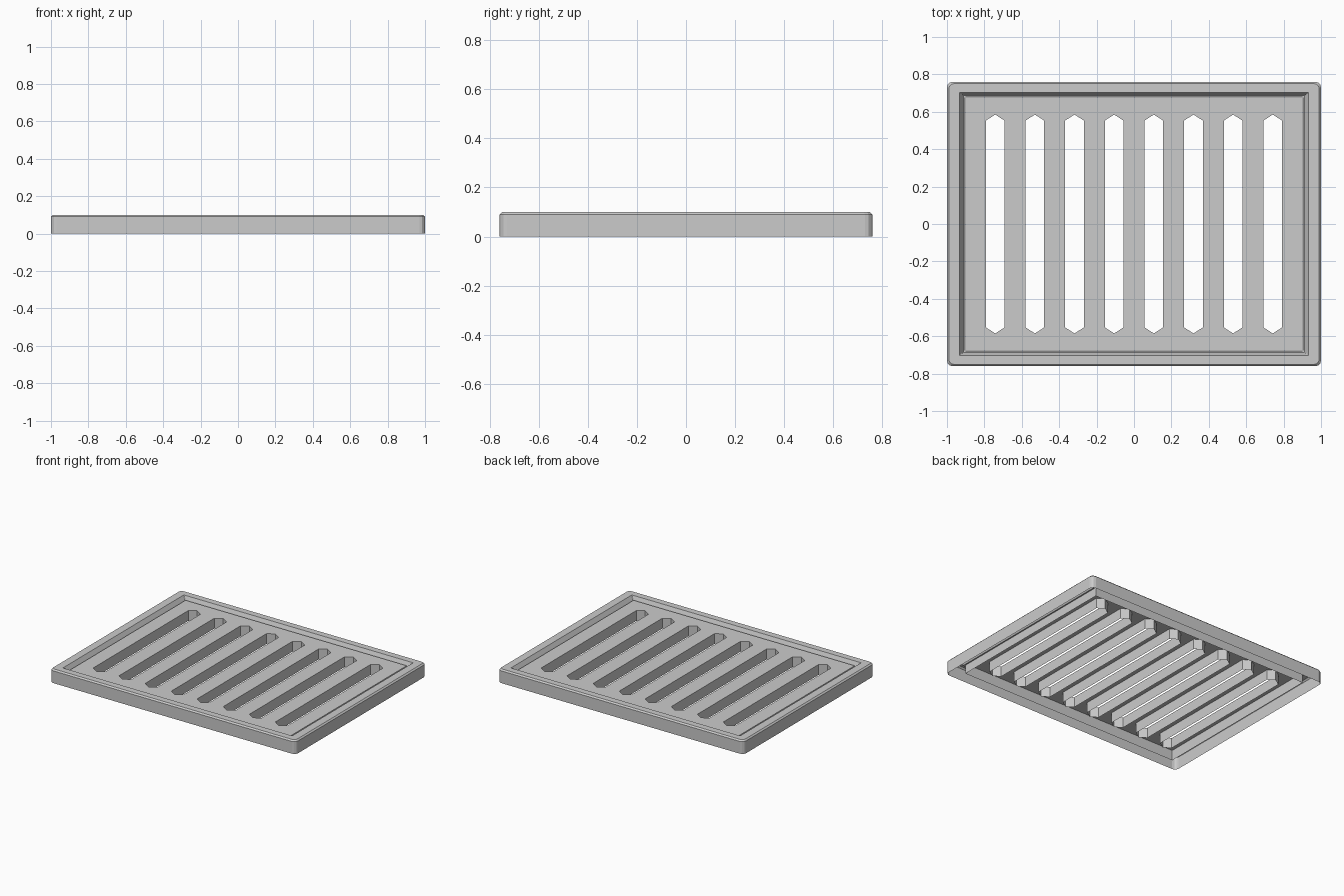
import bpy, bmesh, math

if "Cube" in bpy.data.objects:
    bpy.data.objects.remove(bpy.data.objects["Cube"])


def rounded_rect(hx, hy, r, seg=3):
    """Counter-clockwise rectangle outline with rounded corners."""
    if r == 0:
        return [(hx, hy), (-hx, hy), (-hx, -hy), (hx, -hy)]
    pts = []
    for i, (sx, sy) in enumerate([(1, 1), (-1, 1), (-1, -1), (1, -1)]):
        for k in range(seg + 1):
            a = math.pi / 2 * (i + k / seg)
            pts.append((sx * (hx - r) + r * math.cos(a),
                        sy * (hy - r) + r * math.sin(a)))
    return pts


def add_ring(bm, pts, z):
    return [bm.verts.new((x, y, z)) for x, y in pts]


def bridge(bm, lower, upper):
    n = len(lower)
    for i in range(n):
        j = (i + 1) % n
        bm.faces.new((lower[i], lower[j], upper[j], upper[i]))


def loop_edges(bm, ring):
    return [bm.edges.new((ring[i], ring[(i + 1) % len(ring)]))
            for i in range(len(ring))]


def finish(bm, name):
    mesh = bpy.data.meshes.new(name)
    bm.to_mesh(mesh)
    bm.free()
    obj = bpy.data.objects.new(name, mesh)
    bpy.context.collection.objects.link(obj)
    return obj


# Outer frame: open-bottomed shell with an eased top edge and sloped inner lip
bm = bmesh.new()
profile = [  # half x, half y, corner radius, z
    (1.0, 0.76, 0.03, 0.0),
    (1.0, 0.76, 0.03, 0.09),
    (0.99, 0.75, 0.025, 0.10),
    (0.933, 0.703, 0.004, 0.10),
    (0.912, 0.688, 0.004, 0.065),
    (0.903, 0.678, 0.004, 0.065),
]
rings = [add_ring(bm, rounded_rect(hx, hy, r), z) for hx, hy, r, z in profile]
for a, b in zip(rings, rings[1:]):
    bridge(bm, a, b)
finish(bm, "outer_frame")

# Grate panel: top sheet with slots, outer skirt and slot walls, open below
TOP, BASE = 0.08, 0.004
bm = bmesh.new()
border = rounded_rect(0.9, 0.676, 0)
top = add_ring(bm, border, TOP)
edges = loop_edges(bm, top)
bridge(bm, add_ring(bm, border, BASE), top)

slot_rings = []
for i in range(8):
    cx = (i - 3.5) * 0.212
    w, side, tip = 0.05, 0.553, 0.585
    slot = [(cx + w, side), (cx, tip), (cx - w, side),
            (cx - w, -side), (cx, -tip), (cx + w, -side)]
    ring = add_ring(bm, slot, TOP)
    edges += loop_edges(bm, ring)
    slot_rings.append((ring, slot))

bmesh.ops.triangle_fill(bm, edges=edges, use_beauty=True, use_dissolve=False,
                        normal=(0, 0, 1))
for ring, slot in slot_rings:
    bridge(bm, ring, add_ring(bm, slot, BASE))
finish(bm, "slotted_grate")
